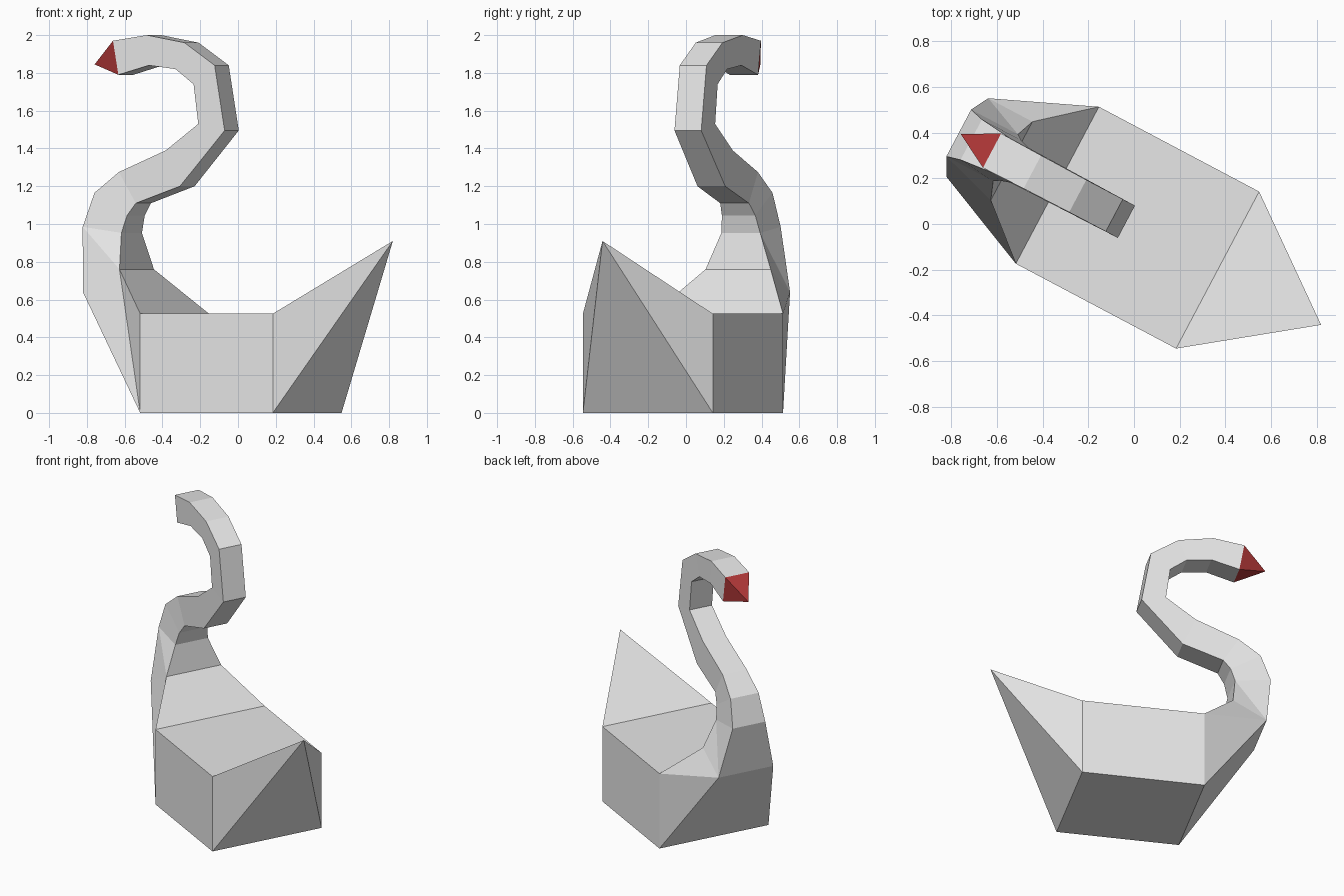
import bpy, bmesh
from mathutils import Vector

if "Cube" in bpy.data.objects:
    bpy.data.objects.remove(bpy.data.objects["Cube"])

U, V, V0 = Vector((0.884, -0.468, 0)), Vector((0.468, 0.884, 0)), -0.007  # swan's own axes


def pt(u, v, z):
    return U * u + V * (v + V0) + Vector((0, 0, z))


# cross-sections: lower u, lower z, upper u, upper z, half width
SECTIONS = [
    (0.418, 0, 0.418, 0.525, 0.389),        # body back
    (-0.376, 0, -0.376, 0.525, 0.389),      # body front
    (-0.822, 0.64, -0.603, 0.76, 0.195),    # chest
    (-0.865, 0.985, -0.633, 0.953, 0.116),  # neck
    (-0.803, 1.165, -0.608, 1.045, 0.10),
    (-0.664, 1.275, -0.563, 1.11, 0.086),
    (-0.384, 1.39, -0.30, 1.20, 0.083),
    (-0.192, 1.53, -0.034, 1.495, 0.08),
    (-0.22, 1.74, -0.094, 1.84, 0.08),
    (-0.328, 1.82, -0.275, 1.96, 0.08),
    (-0.487, 1.84, -0.50, 2.0, 0.082),
    (-0.668, 1.79, -0.70, 1.97, 0.085),     # face
]


def material(name, color):
    m = bpy.data.materials.new(name)
    m.diffuse_color = (*color, 1)
    m.use_nodes = True
    m.node_tree.nodes["Principled BSDF"].inputs["Base Color"].default_value = m.diffuse_color
    return m


def ring(bm, s):
    lu, lz, uu, uz, h = s
    return [bm.verts.new(pt(*p)) for p in
            ((lu, -h, lz), (lu, h, lz), (uu, h, uz), (uu, -h, uz))]


def spike(bm, r, tip):
    apex = bm.verts.new(pt(*tip))
    for i in range(4):
        bm.faces.new((r[i], r[(i + 1) % 4], apex))


def finish(bm, name, mat):
    me = bpy.data.meshes.new(name)
    bm.to_mesh(me)
    bm.free()
    me.materials.append(mat)
    ob = bpy.data.objects.new(name, me)
    bpy.context.collection.objects.link(ob)


# body, tail and neck as one loft
bm = bmesh.new()
rings = [ring(bm, s) for s in SECTIONS]
for k, (a, b) in enumerate(zip(rings, rings[1:])):
    for i in range(4):
        j = (i + 1) % 4
        if k == 1 and i % 2:      # chest sides are folded along a diagonal
            bm.faces.new((a[i], a[j], b[i]))
            bm.faces.new((a[j], b[j], b[i]))
        elif k == 2 and i % 2:    # neck base sides fold the other way
            bm.faces.new((a[i], a[j], b[j]))
            bm.faces.new((a[i], b[j], b[i]))
        else:
            bm.faces.new((a[i], a[j], b[j], b[i]))
spike(bm, rings[0][::-1], (0.931, 0, 0.91))  # tail
bmesh.ops.recalc_face_normals(bm, faces=bm.faces)
# open only at the face: make sure normals point outwards
if bm.calc_volume(signed=True) < 0:
    bmesh.ops.reverse_faces(bm, faces=bm.faces)
finish(bm, "swan_body", material("off_white", (0.8, 0.8, 0.8)))

# beak
bm = bmesh.new()
spike(bm, ring(bm, SECTIONS[-1]), (-0.855, 0, 1.845))
bmesh.ops.recalc_face_normals(bm, faces=bm.faces)
if sum(f.normal.dot(f.calc_center_median() - pt(-0.72, 0, 1.87)) for f in bm.faces) < 0:
    bmesh.ops.reverse_faces(bm, faces=bm.faces)
finish(bm, "beak", material("red", (0.45, 0.04, 0.04)))
